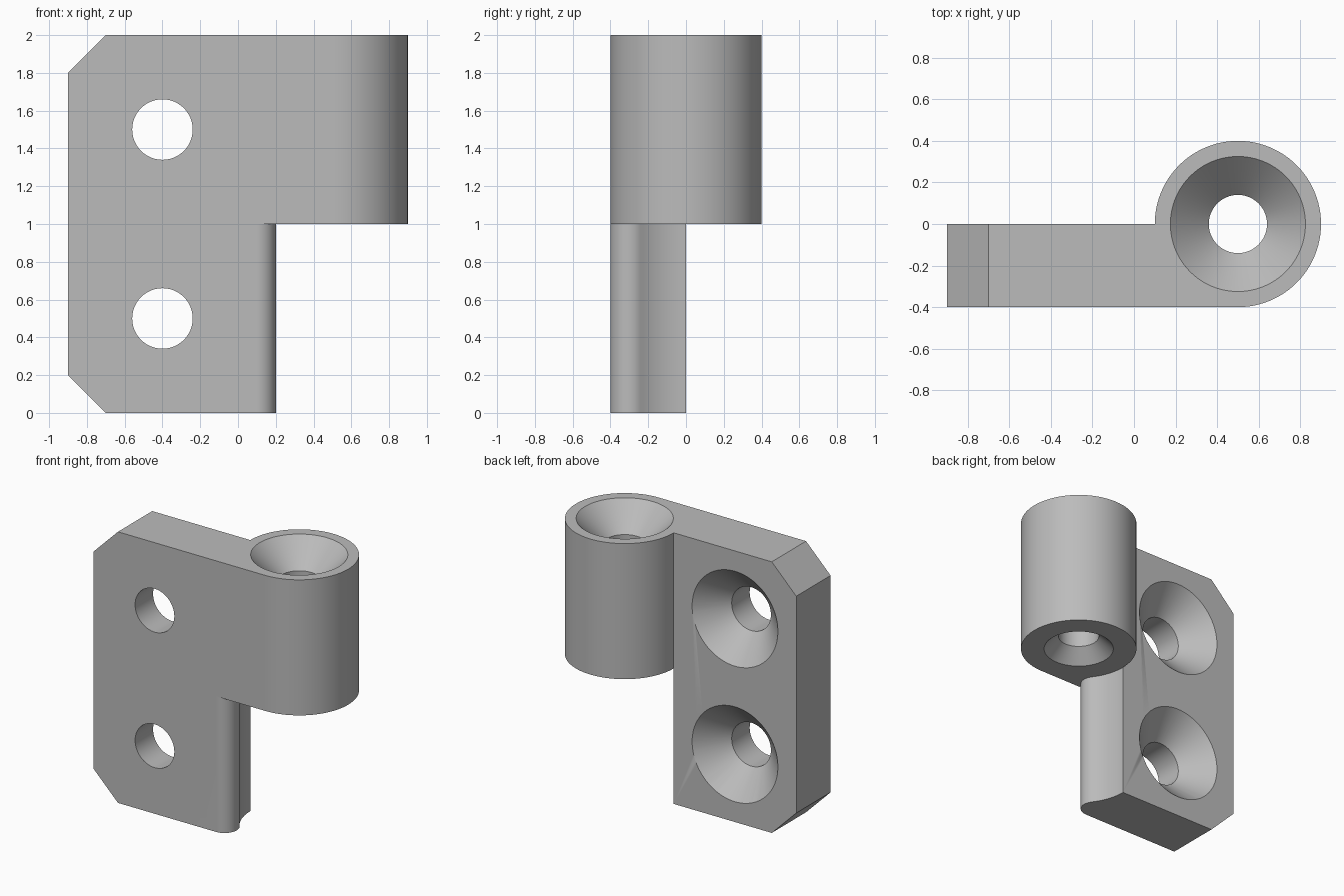
import bpy, bmesh
from math import sin, cos, pi, radians, atan2
from mathutils import Matrix, Vector

cube = bpy.data.objects.get("Cube")
if cube:
    bpy.data.objects.remove(cube, do_unlink=True)

steel = bpy.data.materials.new("plain grey")
steel.use_nodes = True
GREY = (0.5, 0.5, 0.5, 1)
steel.diffuse_color = GREY
steel.node_tree.nodes["Principled BSDF"].inputs["Base Color"].default_value = GREY


def arc(cx, cy, r, start, end, n):
    """Points along an arc, angles in radians."""
    angles = [start + (end - start) * i / n for i in range(n + 1)]
    return [(cx + r * cos(a), cy + r * sin(a)) for a in angles]


def finish(name, bm):
    bmesh.ops.recalc_face_normals(bm, faces=bm.faces)
    mesh = bpy.data.meshes.new(name)
    bm.to_mesh(mesh)
    bm.free()
    mesh.materials.append(steel)
    obj = bpy.data.objects.new(name, mesh)
    bpy.context.collection.objects.link(obj)
    return obj


def prism(name, outline, low, high, matrix=Matrix()):
    """Extrude an xy outline from low to high along z."""
    bm = bmesh.new()
    face = bm.faces.new([bm.verts.new((x, y, low)) for x, y in outline])
    ext = bmesh.ops.extrude_face_region(bm, geom=[face])["geom"]
    verts = [v for v in ext if isinstance(v, bmesh.types.BMVert)]
    bmesh.ops.translate(bm, verts=verts, vec=(0, 0, high - low))
    bm.transform(matrix)
    return finish(name, bm)


def bore(name, profile, matrix, n=96):
    """Stack rings of (radius, height) into a closed cutter."""
    bm = bmesh.new()
    rings = [[bm.verts.new((x, y, z)) for x, y in arc(0, 0, r, 0, 2 * pi, n)[:-1]]
             for r, z in profile]
    for a, b in zip(rings, rings[1:]):
        for i in range(n):
            j = (i + 1) % n
            bm.faces.new((a[i], a[j], b[j], b[i]))
    bm.faces.new(rings[0])
    bm.faces.new(rings[-1])
    bm.transform(matrix)
    return finish(name, bm)


# Hinge leaf and knuckle share one outline
leaf = prism("hinge_leaf",
             [(-0.9, -0.4)] + arc(0.5, 0, 0.4, -pi / 2, pi, 72) + [(-0.9, 0)], 0, 2)

cutters = []
# Clearance below the knuckle: rounded front corner, then hollow for the mating knuckle
turn = atan2(0.3, 0.4)
clearance = (arc(0.1, -0.3, 0.1, -pi / 2, turn, 20)
             + arc(0.5, 0, 0.4, pi + turn, pi, 12)[1:]
             + [(0.1, 0.6), (1.1, 0.6), (1.1, -0.6), (0.1, -0.6)])
cutters.append(prism("clearance_cutter", clearance, -0.2, 1))

# Chamfered outer corners, top and bottom
stand = Matrix.Rotation(radians(90), 4, 'X')
for name, z, s in (("lower", 0, 1), ("upper", 2, -1)):
    corner = [(-1, z + s * 0.3), (-0.6, z - s * 0.1), (-1, z - s * 0.1)]
    cutters.append(prism(name + "_chamfer_cutter", corner, -0.2, 0.6, stand))

# Countersunk screw holes opening at the back
for name, z in (("lower", 0.5), ("upper", 1.5)):
    place = Matrix.Translation(Vector((-0.4, 0, z))) @ Matrix.Rotation(radians(-90), 4, 'X')
    cutters.append(bore(name + "_screw_cutter",
                        [(0.16, -0.6), (0.16, -0.19), (0.35, 0), (0.45, 0.1)], place))

# Pin bore, flared at both ends
cutters.append(bore("pin_bore_cutter",
                    [(0.34, 0.9), (0.24, 1), (0.14, 1.1), (0.14, 1.815),
                     (0.325, 2), (0.425, 2.1)], Matrix.Translation((0.5, 0, 0))))

for cutter in cutters:
    cutter.hide_render = True
    cutter.hide_set(True)
    mod = leaf.modifiers.new(cutter.name, 'BOOLEAN')
    mod.operation = 'DIFFERENCE'
    mod.solver = 'EXACT'
    mod.object = cutter

# Bake the cuts, remove the helpers, smooth the round walls
bpy.ops.object.select_all(action='DESELECT')
leaf.select_set(True)
bpy.context.view_layer.objects.active = leaf
for mod in list(leaf.modifiers):
    bpy.ops.object.modifier_apply(modifier=mod.name)
for cutter in cutters:
    bpy.data.objects.remove(cutter, do_unlink=True)
bpy.ops.object.shade_smooth_by_angle(angle=radians(30))
